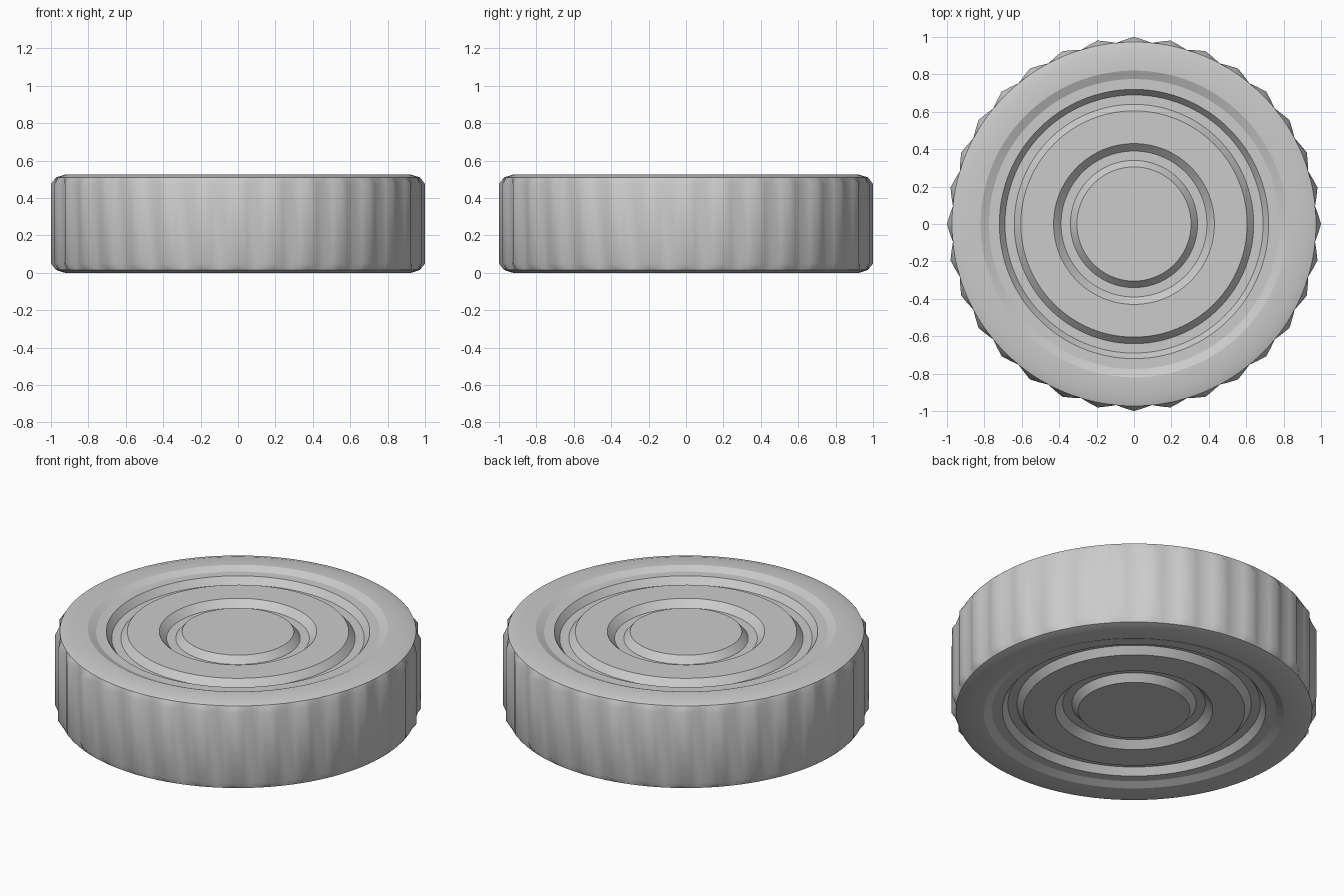
import bpy, bmesh
from math import cos, sin, tau

cube = bpy.data.objects.get("Cube")
if cube:
    bpy.data.objects.remove(cube)

HEIGHT = 0.525
TEETH = 32
SEGMENTS = TEETH * 4
BODY_RADIUS = 0.973

grey = bpy.data.materials.new("plain grey")
grey.use_nodes = True
colour = (0.6, 0.6, 0.6, 1)
grey.diffuse_color = colour
grey.node_tree.nodes["Principled BSDF"].inputs["Base Color"].default_value = colour


def lathe(name, rings, soft=()):
    """Skin rings of (radius, z, tooth height); rings not in soft are sharp."""
    bm = bmesh.new()
    loops = []
    for radius, z, tooth in rings:
        if radius == 0:
            loops.append([bm.verts.new((0, 0, z))] * SEGMENTS)
            continue
        loop = []
        for i in range(SEGMENTS):
            ridge = abs((i % 4) - 2) / 2      # 1 on a tooth tip, 0 in a valley
            r = radius + tooth * ridge
            if tooth == 0:
                r = radius
            a = tau * i / SEGMENTS
            loop.append(bm.verts.new((r * cos(a), r * sin(a), z)))
        loops.append(loop)
    for a, b in zip(loops, loops[1:]):
        for i in range(SEGMENTS):
            j = (i + 1) % SEGMENTS
            corners = list(dict.fromkeys((a[i], b[i], b[j], a[j])))
            bm.faces.new(corners).smooth = True
    # Crisp creases along the profile corners
    for k, loop in enumerate(loops):
        if k in soft or rings[k][0] == 0:
            continue
        for i in range(SEGMENTS):
            edge = bm.edges.get((loop[i], loop[(i + 1) % SEGMENTS]))
            if edge:
                edge.smooth = False
    mesh = bpy.data.meshes.new(name)
    bm.to_mesh(mesh)
    bm.free()
    mesh.materials.append(grey)
    obj = bpy.data.objects.new(name, mesh)
    bpy.context.collection.objects.link(obj)
    return obj


# Grooved face: centre disc, inner groove, flat ring, outer groove, step, rim
panel, groove = 0.505, 0.465
face = [(0, panel), (0.305, panel), (0.34, groove), (0.39, groove),
        (0.43, panel), (0.605, panel), (0.64, groove), (0.69, groove),
        (0.72, panel), (0.775, panel), (0.82, HEIGHT), (0.925, HEIGHT),
        (BODY_RADIUS, 0.51)]
top = [(r, z, 0) for r, z in face]
bottom = [(r, HEIGHT - z, 0) for r, z in reversed(face)]
lathe("top_face", top, soft={len(face) - 2})
lathe("bottom_face", bottom, soft={1})

# Ridged outer band, its teeth tapering into the rim at both ends
lathe("ridged_band", [(BODY_RADIUS, 0.51, 0), (BODY_RADIUS, 0.475, 0.027),
                      (BODY_RADIUS, HEIGHT - 0.475, 0.027),
                      (BODY_RADIUS, HEIGHT - 0.51, 0)], soft={1, 2})
